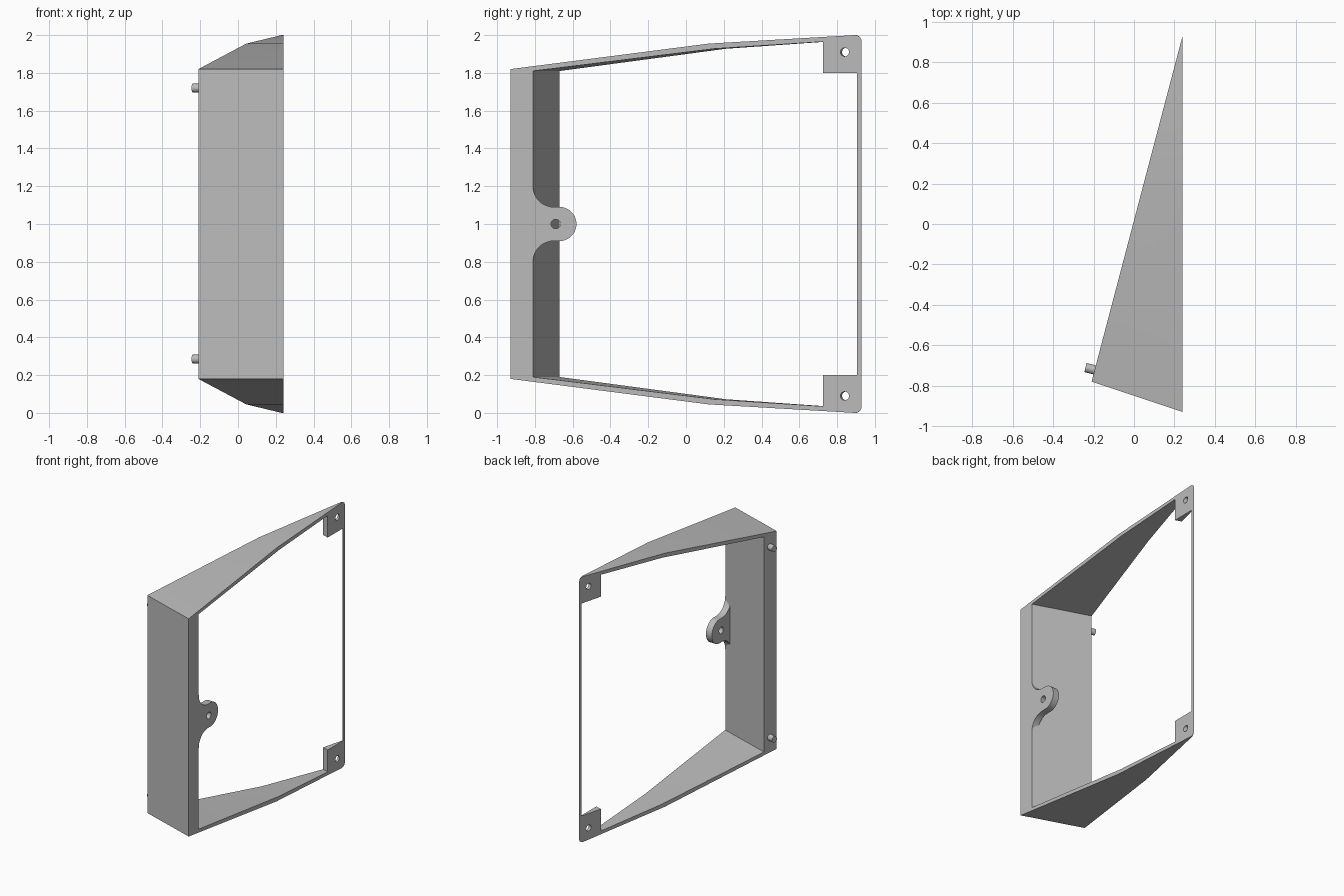
import bpy, bmesh
from math import sin, cos, radians
from mathutils import Vector

cube = bpy.data.objects.get("Cube")
if cube:
    bpy.data.objects.remove(cube, do_unlink=True)

grey = bpy.data.materials.new("plain_grey")
grey.use_nodes = True
colour = (0.5, 0.5, 0.5, 1)
grey.diffuse_color = colour
grey.node_tree.nodes["Principled BSDF"].inputs["Base Color"].default_value = colour

FACE_X = 0.24                       # flat mounting face
LEAN = Vector((-0.45, 0.15, 0))     # walls run this way to the sloping face


def arc(y, h, r, start, end, steps=10):
    angles = [radians(start + (end - start) * i / steps) for i in range(steps + 1)]
    return [(y + r * cos(a), h + r * sin(a)) for a in angles]


def mirrored(half):
    """Close a half outline by reflecting it about mid height."""
    return half + [(y, -h) for y, h in reversed(half) if abs(h) > 1e-6]


def hole(y, h, r):
    return arc(y, h, r, 0, 360, 24)[:-1]


def finish(obj):
    obj.data.materials.append(grey)
    bpy.ops.object.select_all(action='DESELECT')
    obj.select_set(True)
    bpy.context.view_layer.objects.active = obj
    bpy.ops.object.shade_smooth_by_angle(angle=radians(25))


def solid(name, loops, shift):
    """Fill the loops on the mounting face and sweep each point by shift(y)."""
    bm = bmesh.new()
    edges = []
    for loop in loops:
        vs = [bm.verts.new((FACE_X, y, 1 + h)) for y, h in loop]
        edges += [bm.edges.new((a, b)) for a, b in zip(vs, vs[1:] + vs[:1])]
    bmesh.ops.triangle_fill(bm, edges=edges, use_beauty=True, normal=(1, 0, 0))
    caps = list(bm.faces)
    far = {v: bm.verts.new(v.co + shift(v.co.y)) for v in list(bm.verts)}
    for f in caps:
        bm.faces.new([far[v] for v in reversed(f.verts)])
    for e in edges:
        a, b = e.verts
        bm.faces.new((a, b, far[b], far[a]))
    bmesh.ops.remove_doubles(bm, verts=bm.verts, dist=1e-4)
    bmesh.ops.recalc_face_normals(bm, faces=bm.faces)
    mesh = bpy.data.meshes.new(name)
    bm.to_mesh(mesh)
    bm.free()
    obj = bpy.data.objects.new(name, mesh)
    bpy.context.collection.objects.link(obj)
    finish(obj)


# Wedge frame with thin walls, corner blocks and screw holes
outer = mirrored([(-0.93, 0.82), (0.12, 0.955)] + arc(0.895, 0.965, 0.035, 90, 0))
inner = mirrored([(-0.81, 0.81), (0.15, 0.928), (0.725, 0.965),
                  (0.725, 0.80), (0.905, 0.80)])
screw_holes = [hole(0.84, side * 0.91, 0.023) for side in (1, -1)]
solid("wedge_frame", [outer, inner] + screw_holes,
      lambda y: LEAN * ((0.93 - y) / 1.86))

# Rounded fixing tab blended into the tall wall
tab = mirrored(arc(-0.70, 0.20, 0.11, 180, 270) + arc(-0.67, 0, 0.09, 90, 0))
solid("fixing_tab", [tab, hole(-0.69, 0, 0.025)], lambda y: Vector((-0.05, 0, 0)))

# Locating pegs on the sloping face
axis = Vector((-3.8, 1, 0)).normalized()
for name, z in (("upper_peg", 1.72), ("lower_peg", 0.285)):
    bpy.ops.mesh.primitive_cylinder_add(
        vertices=24, radius=0.023, depth=0.08,
        location=Vector((-0.24, -0.71, z)) - axis * 0.04,
        rotation=axis.to_track_quat('Z', 'Y').to_euler())
    peg = bpy.context.object
    peg.name = name
    finish(peg)
